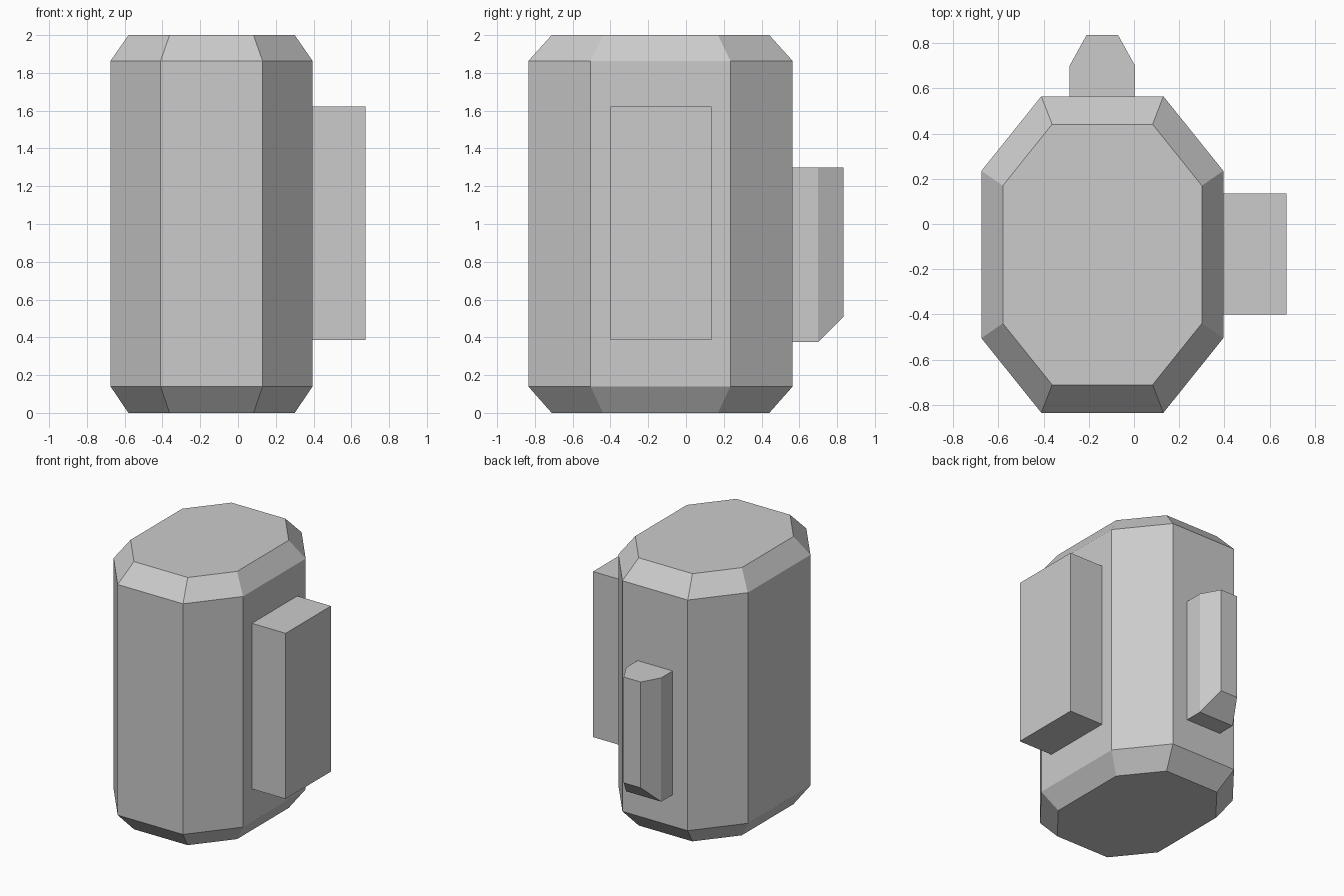
import bpy

if "Cube" in bpy.data.objects:
    bpy.data.objects.remove(bpy.data.objects["Cube"])

CX, CY = -0.14, -0.135   # axis of the main body


def loft(name, rings):
    """Closed solid through matching rings of points, capped at both ends."""
    n = len(rings[0])
    verts = [p for ring in rings for p in ring]
    faces = [list(range(n))[::-1], list(range(len(verts) - n, len(verts)))]
    for r in range(len(rings) - 1):
        a, b = r * n, (r + 1) * n
        for i in range(n):
            j = (i + 1) % n
            faces.append((a + i, a + j, b + j, b + i))
    mesh = bpy.data.meshes.new(name)
    mesh.from_pydata(verts, [], faces)
    mesh.update()
    obj = bpy.data.objects.new(name, mesh)
    bpy.context.collection.objects.link(obj)
    return obj


# Main body: stretched octagon with bevelled top and bottom rims
octagon = [(0.535, -0.37), (0.535, 0.37), (0.27, 0.70), (-0.27, 0.70),
           (-0.535, 0.37), (-0.535, -0.37), (-0.27, -0.70), (0.27, -0.70)]
loft("body", [[(CX + x * s, CY + y * s, z) for x, y in octagon]
              for s, z in ((0.823, 0), (1, 0.14), (1, 1.863), (0.823, 2))])

# Side block: plain box on the right face
side = [(0.385, -0.40), (0.674, -0.40), (0.674, 0.135), (0.385, 0.135)]
loft("side_block", [[(x, y, z) for x, y in side] for z in (0.385, 1.622)])

# Back lug: chamfered outer corners, outer end of the underside slopes up
lug = [(0.145, 0.56), (0.145, 0.70), (0.07, 0.835),
       (-0.07, 0.835), (-0.145, 0.70), (-0.145, 0.56)]
lug_bottom = [(CX + x, y, 0.375 + max(0, y - 0.70)) for x, y in lug]
lug_top = [(CX + x, y, 1.30) for x, y in lug]
back = loft("back_lug", [lug_bottom, lug_top])

# Split the bent underside of the lug into its flat and sloping faces
import bmesh
bm = bmesh.new()
bm.from_mesh(back.data)
bm.verts.ensure_lookup_table()
bmesh.ops.connect_verts(bm, verts=[bm.verts[1], bm.verts[4]])
bm.to_mesh(back.data)
bm.free()
